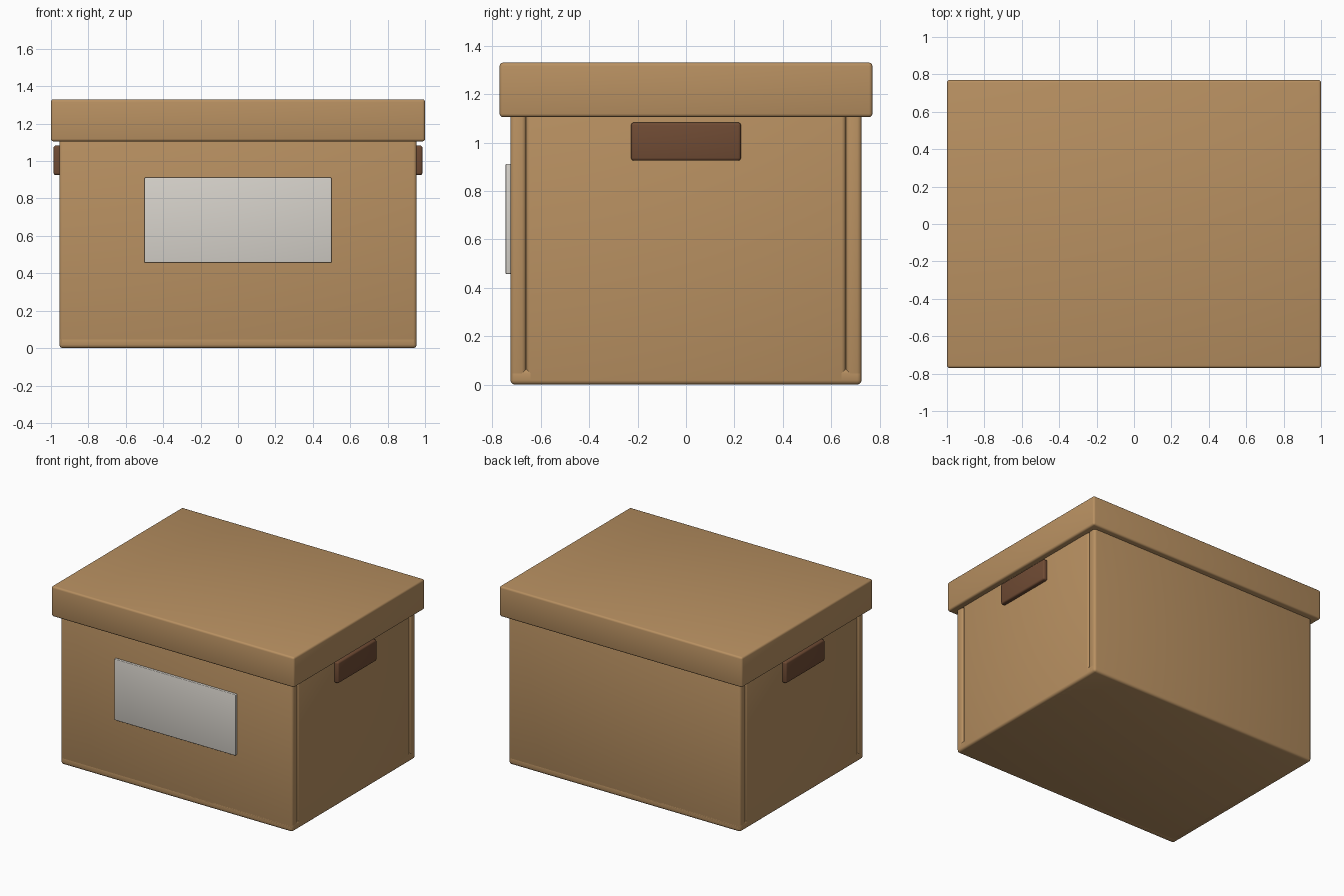
import bpy

cube = bpy.data.objects.get("Cube")
if cube:
    bpy.data.objects.remove(cube, do_unlink=True)


def material(name, rgb):
    m = bpy.data.materials.new(name)
    m.use_nodes = True
    colour = (*rgb, 1.0)
    m.diffuse_color = colour
    bsdf = m.node_tree.nodes["Principled BSDF"]
    bsdf.inputs["Base Color"].default_value = colour
    bsdf.inputs["Roughness"].default_value = 0.8
    return m


cardboard = material("cardboard tan", (0.48, 0.28, 0.12))
brown = material("handle brown", (0.16, 0.07, 0.034))
paper = material("label grey white", (0.68, 0.65, 0.60))


def panel(name, low, high, mat, bevel):
    """Rounded box spanning two opposite corners."""
    centre = [(a + b) / 2 for a, b in zip(low, high)]
    bpy.ops.mesh.primitive_cube_add(size=1, location=centre)
    obj = bpy.context.object
    obj.name = name
    obj.scale = [b - a for a, b in zip(low, high)]
    bpy.ops.object.transform_apply(location=False, rotation=False, scale=True)
    obj.data.materials.append(mat)
    mod = obj.modifiers.new("rounded edges", "BEVEL")
    mod.width = bevel
    mod.segments = 3
    bpy.ops.object.modifier_apply(modifier=mod.name)
    bpy.ops.object.shade_smooth_by_angle()
    return obj


X, Y = 0.955, 0.725      # half size of the box body
T = 0.065                # board thickness
TOP = 1.15               # walls tuck up into the lid
R = 0.018

# Box body: floor, long walls, and side walls fitted between them
panel("floor", (-X, -Y, 0), (X, Y, T), cardboard, R)
panel("front_wall", (-X, -Y, 0), (X, -Y + T, TOP), cardboard, R)
panel("back_wall", (-X, Y - T, 0), (X, Y, TOP), cardboard, R)
for name, s in (("left", 1), ("right", -1)):
    xs = sorted((s * X, s * (X - T)))
    panel(name + "_wall", (xs[0], -Y + T, 0), (xs[1], Y - T, TOP), cardboard, R)
    # Handle pad on the side wall
    xs = sorted((s * (X - 0.015), s * 0.986))
    panel(name + "_handle", (xs[0], -0.227, 0.925), (xs[1], 0.227, 1.083), brown, 0.012)

# Overhanging lid
panel("lid", (-1, -0.77, 1.105), (1, 0.77, 1.33), cardboard, 0.014)

# Label plate on the front
panel("label", (-0.5, -Y - 0.02, 0.457), (0.5, -Y + 0.002, 0.912), paper, 0.005)
